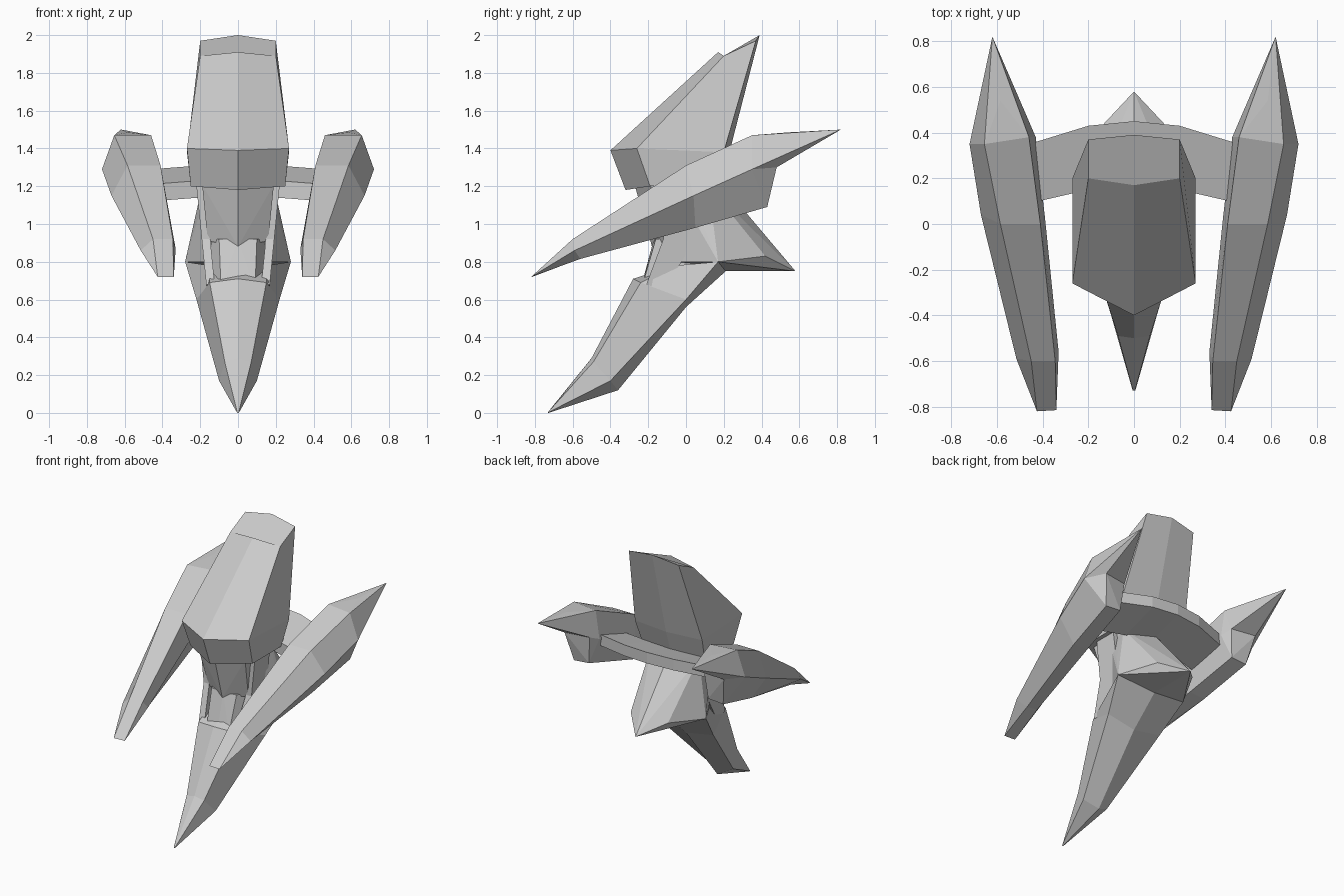
import bpy, bmesh

if "Cube" in bpy.data.objects:
    bpy.data.objects.remove(bpy.data.objects["Cube"])


def finish(bm, name):
    bmesh.ops.remove_doubles(bm, verts=bm.verts, dist=0.0005)
    bmesh.ops.recalc_face_normals(bm, faces=bm.faces)
    mesh = bpy.data.meshes.new(name)
    bm.to_mesh(mesh)
    bm.free()
    ob = bpy.data.objects.new(name, mesh)
    bpy.context.collection.objects.link(ob)
    return ob


def loft(name, rings):
    """Skin consecutive rings of equal length and cap the ends."""
    bm = bmesh.new()
    vs = [[bm.verts.new(p) for p in r] for r in rings]
    n = len(rings[0])
    for a, b in zip(vs, vs[1:]):
        for i in range(n):
            j = (i + 1) % n
            bm.faces.new((a[i], a[j], b[j], b[i]))
    bm.faces.new(vs[0])
    bm.faces.new(vs[-1])
    bmesh.ops.remove_doubles(bm, verts=bm.verts, dist=0.0005)
    return finish(bm, name)


def hull(name, pts):
    bm = bmesh.new()
    for p in pts:
        bm.verts.new(p)
    res = bmesh.ops.convex_hull(bm, input=bm.verts)
    junk = {v for v in res["geom_interior"] if isinstance(v, bmesh.types.BMVert)}
    bmesh.ops.delete(bm, geom=list(junk), context='VERTS')
    bmesh.ops.dissolve_limit(bm, angle_limit=0.02, verts=bm.verts, edges=bm.edges)
    return finish(bm, name)


def sym(half):
    """Complete a half ring by reflecting its off-centre points."""
    return half + [(-x, y, z) for x, y, z in reversed(half) if x > 0]


def mirror(ob):
    ob.modifiers.new("Mirror", 'MIRROR').use_mirror_merge = False


# Upper hull block
loft("upper_hull", [
    sym([(0, -.32, 1.18), (.25, -.19, 1.2), (.25, .14, 1.2), (0, .17, 1.2)]),
    sym([(0, -.40, 1.39), (.27, -.26, 1.4), (.27, .20, 1.38), (0, .23, 1.38)]),
    sym([(0, .17, 1.91), (.20, .20, 1.89), (.20, .37, 1.97), (0, .39, 2.0)]),
])

# Side pods: inner top, outer top, outer mid, outer low, inner low, inner mid
nose_in, nose_out = (.34, -.815, .72), (.425, -.82, .72)
pod_back = [(.46, .38, 1.47), (.655, .35, 1.47), (.72, .35, 1.29),
            (.60, .43, 1.09), (.48, .43, 1.10), (.43, .38, 1.27)]
mirror(loft("side_pod", [
    [nose_in, nose_out, nose_out, nose_out, nose_in, nose_in],
    [(.345, -.60, .92), (.45, -.60, .92), (.515, -.59, .86),
     (.45, -.56, .815), (.37, -.55, .82), (.33, -.56, .87)],
    [(.41, 0, 1.31), (.585, 0, 1.31), (.67, .04, 1.15),
     (.56, .05, .98), (.44, .05, .99), (.39, .03, 1.14)],
    pod_back,
]))

# Pod tail spike and the blunt end below it
step = [(.64, .48, 1.30), (.46, .45, 1.30)]
mirror(hull("pod_spike", pod_back[:3] + step +
            [(.62, .82, 1.5), (.585, .54, 1.485)]))
mirror(hull("pod_end", pod_back + step))

# Curved arm joining the pods behind the hull
arm = [(.46, .09, .35, -.01), (.2, .15, .43, .01), (0, .17, .45, .015)]
arm += [(-x, a, b, h) for x, a, b, h in reversed(arm[:2])]
loft("rear_arm", [[(x, f, 1.13 + h), (x, f, 1.22 + h),
                   (x, b, 1.30 + h), (x, b, 1.22 + h)] for x, f, b, h in arm])

# Forward-pointing lower spear
loft("lower_spear", [
    sym([(0, -.73, 0), (.004, -.73, .005), (.006, -.729, .003), (0, -.728, 0)]),
    sym([(0, -.50, .29), (.07, -.49, .27), (.10, -.40, .17), (0, -.36, .12)]),
    sym([(0, -.28, .71), (.15, -.24, .69), (.22, 0, .60), (0, 0, .56)]),
    sym([(0, -.08, .76), (.15, -.06, .78), (.28, .17, .80), (0, .21, .75)]),
])

# Torso with rear point
tail = sym([(0, .21, .75), (.28, .17, .80), (.15, .42, .83), (0, .58, .75)])
hull("tail_body", tail + sym([(0, .30, 1.04), (.235, .10, .97), (.19, .12, 1.2),
                              (.14, -.08, .8), (.16, -.06, 1.2), (0, .20, 1.2)]))

# Recessed chest and tapered neck
hull("chest", sym([(0, -.17, .92), (.10, -.16, .92), (.14, -.08, .92),
                   (0, -.24, .66), (.09, -.235, .66), (.15, -.12, .66),
                   (.15, .1, .92), (.15, .05, .7)]))
hull("neck", sym([(0, -.27, 1.2), (.19, -.19, 1.21), (.19, .12, 1.21),
                  (0, -.18, .88), (.16, -.11, .91), (.16, .1, .91)]))

# Flank plates
plate = [(-.21, .68), (-.12, .65), (.06, .93), (.05, 1.2), (-.12, 1.2), (-.12, .92)]
mirror(loft("flank_plate", [
    [(.12 + d + .10 * (z - .65), y, z) for y, z in plate] for d in (0, .045)]))
